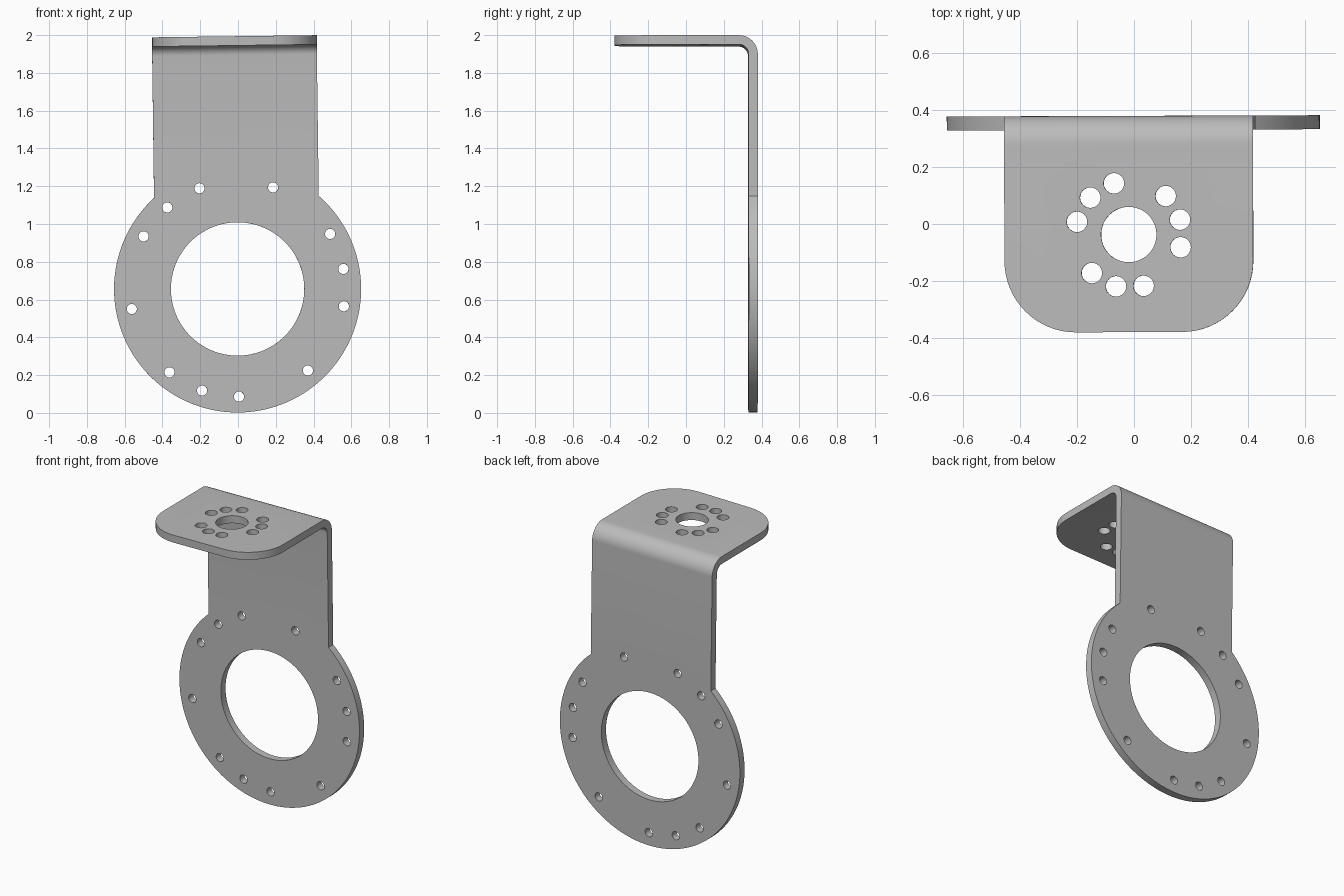
import bpy, bmesh
from math import radians, degrees, acos, sin, cos, pi
from mathutils import Matrix, Vector

if "Cube" in bpy.data.objects:
    bpy.data.objects.remove(bpy.data.objects["Cube"], do_unlink=True)

# Dimensions, measured from the ring centre
RING_R, BORE_R = 0.654, 0.353
HALF_W, TOP = 0.436, 1.338
BACK, FRONT, THICK = 0.379, -0.379, 0.049
BEND_R, CORNER_R = 0.1, 0.25

steel = bpy.data.materials.new("grey_steel")
steel.use_nodes = True
GREY = (0.5, 0.5, 0.5, 1)
steel.diffuse_color = GREY
steel.node_tree.nodes["Principled BSDF"].inputs["Base Color"].default_value = GREY


def make_object(name, bm):
    bmesh.ops.recalc_face_normals(bm, faces=bm.faces)
    mesh = bpy.data.meshes.new(name)
    bm.to_mesh(mesh)
    bm.free()
    mesh.materials.append(steel)
    obj = bpy.data.objects.new(name, mesh)
    bpy.context.scene.collection.objects.link(obj)
    return obj


def extrude_profile(name, points, direction):
    # Closed prism: two caps joined by a band of side faces
    bm = bmesh.new()
    near = [bm.verts.new(p) for p in points]
    far = [bm.verts.new(Vector(p) + Vector(direction)) for p in points]
    bm.faces.new(near)
    bm.faces.new(far[::-1])
    for i in range(len(near)):
        bm.faces.new((near[i - 1], far[i - 1], far[i], near[i]))
    return make_object(name, bm)


def arc(cx, cy, r, start, end, steps):
    angles = [radians(start + (end - start) * i / steps) for i in range(steps + 1)]
    return [(cx + r * cos(a), cy + r * sin(a)) for a in angles]


def apply_boolean(target, cutter, operation):
    mod = target.modifiers.new("cut", "BOOLEAN")
    mod.object, mod.operation, mod.solver = cutter, operation, "EXACT"
    bpy.context.view_layer.update()
    evaluated = target.evaluated_get(bpy.context.evaluated_depsgraph_get())
    result = bpy.data.meshes.new_from_object(evaluated)
    target.modifiers.clear()
    target.data = result
    bpy.data.objects.remove(cutter, do_unlink=True)


def add_hole(bm, x, y, z, r, rotation, segments):
    matrix = Matrix.Translation((x, y, z)) @ rotation
    bmesh.ops.create_cone(bm, cap_ends=True, segments=segments, radius1=r,
                          radius2=r, depth=0.3, matrix=matrix)


# Bent sheet: L-shaped section swept across the full width
cy, cz = BACK - BEND_R, TOP - BEND_R
section = [(FRONT, TOP - THICK), (FRONT, TOP)]
section += arc(cy, cz, BEND_R, 90, 0, 12)
section += [(BACK, -1), (BACK - THICK, -1)]
section += arc(cy, cz, BEND_R - THICK, 0, 90, 12)
bracket = extrude_profile("mounting_bracket", [(-1, y, z) for y, z in section], (2, 0, 0))

# Silhouette: round ring with a straight neck
join = degrees(acos(HALF_W / RING_R))
outline = arc(0, 0, RING_R, 180 - join, 360 + join, 110)
outline += [(HALF_W, 2), (-HALF_W, 2)]
silhouette = extrude_profile("silhouette", [(x, -1, z) for x, z in outline], (0, 2, 0))
apply_boolean(bracket, silhouette, "INTERSECT")

# Rounded corners of the top flange: only the two upright front edges
bm = bmesh.new()
bm.from_mesh(bracket.data)
corners = []
for edge in bm.edges:
    a, b = (v.co for v in edge.verts)
    if max(a.y, b.y) < FRONT + 0.001 and abs(a.x - b.x) < 0.001:
        corners.append(edge)
bmesh.ops.bevel(bm, geom=corners, offset=CORNER_R, offset_type="OFFSET",
                segments=16, profile=0.5, affect="EDGES")
bm.to_mesh(bracket.data)
bm.free()

# Bore and bolt holes in the ring and the flange
bm = bmesh.new()
across = Matrix.Rotation(pi / 2, 4, "X")
ring_y = BACK - THICK / 2
add_hole(bm, 0, ring_y, 0, BORE_R, across, 96)
for angle in (10, 30, 70, 110, 130, 150, 190, 230, 250, 270, 310, 350):
    a = radians(angle)
    add_hole(bm, 0.57 * cos(a), ring_y, 0.57 * sin(a), 0.027, across, 24)
upright = Matrix.Identity(4)
add_hole(bm, 0, -0.037, TOP, 0.097, upright, 48)
for angle in (16, 46, 106, 136, 166, 226, 256, 286, 346):
    a = radians(angle)
    add_hole(bm, 0.187 * cos(a), -0.037 + 0.187 * sin(a), TOP, 0.036, upright, 24)
apply_boolean(bracket, make_object("hole_cutter", bm), "DIFFERENCE")

# Slight lean of the part, then placement
bracket.data.transform(Matrix.Translation((-0.001, 0, 0.656))
                       @ Matrix.Rotation(radians(0.2), 4, "Z")
                       @ Matrix.Rotation(radians(-0.75), 4, "Y"))
bpy.ops.object.select_all(action="DESELECT")
bracket.select_set(True)
bpy.context.view_layer.objects.active = bracket
bpy.ops.object.shade_smooth_by_angle(angle=radians(30))
